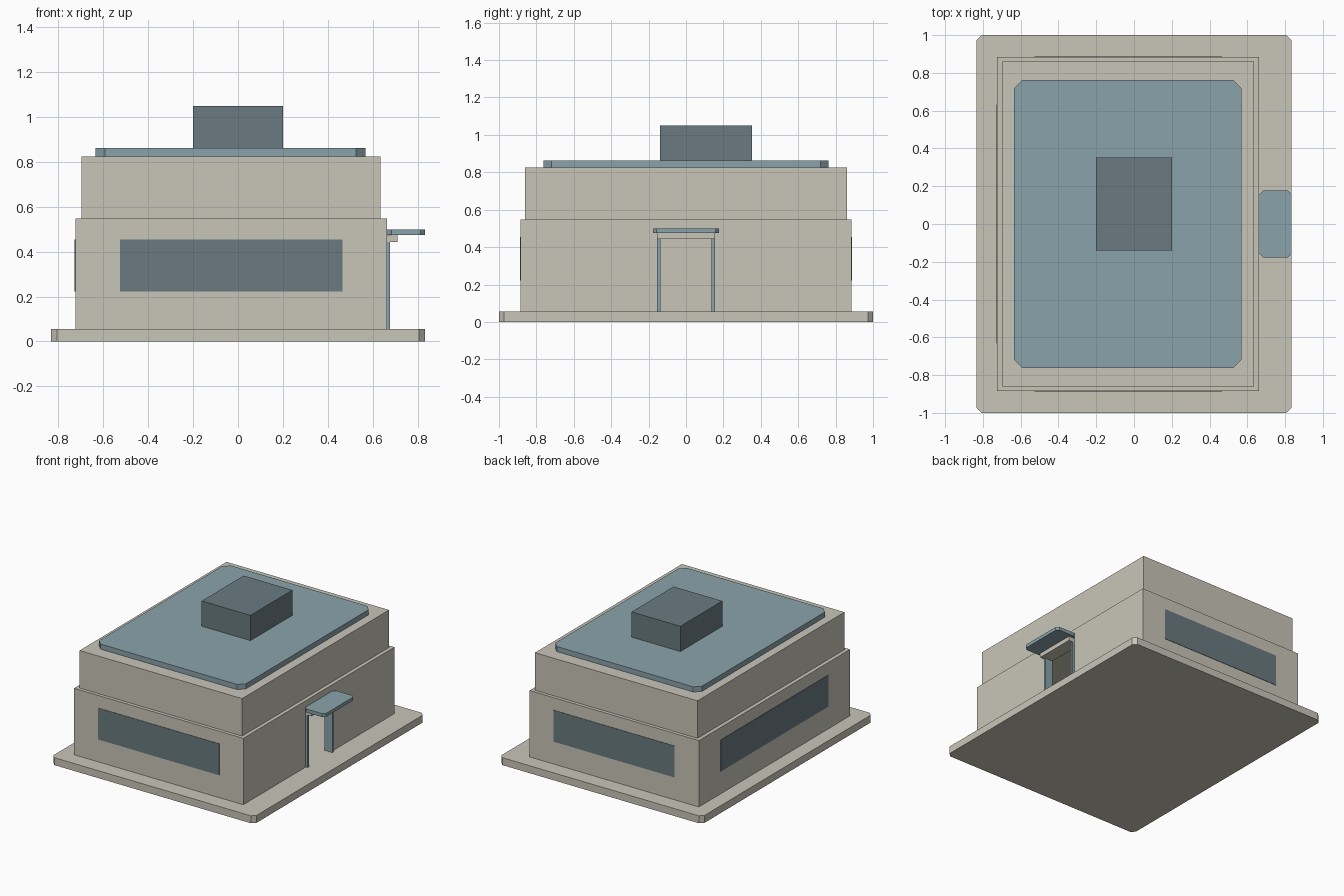
import bpy
import bmesh

cube = bpy.data.objects.get("Cube")
if cube:
    bpy.data.objects.remove(cube, do_unlink=True)


def make_material(name, colour):
    mat = bpy.data.materials.new(name)
    mat.use_nodes = True
    mat.diffuse_color = (*colour, 1)
    bsdf = next(n for n in mat.node_tree.nodes if n.type == 'BSDF_PRINCIPLED')
    bsdf.inputs["Base Color"].default_value = (*colour, 1)
    return mat


stone = make_material("warm_stone", (0.584, 0.558, 0.485))
blue = make_material("muted_blue", (0.254, 0.366, 0.407))
slate = make_material("dark_slate", (0.144, 0.195, 0.216))


def box(name, xs, ys, zs, mat, chamfer=0):
    """Box from min/max ranges, optionally with chamfered upright edges."""
    bm = bmesh.new()
    bmesh.ops.create_cube(bm, size=1)
    for v in bm.verts:
        v.co = [r[0] if c < 0 else r[1] for c, r in zip(v.co, (xs, ys, zs))]
    if chamfer:
        upright = [e for e in bm.edges
                   if abs(e.verts[0].co.z - e.verts[1].co.z) > 1e-4]
        bmesh.ops.bevel(bm, geom=upright, offset=chamfer, segments=1,
                        affect='EDGES')
    bmesh.ops.recalc_face_normals(bm, faces=bm.faces)
    mesh = bpy.data.meshes.new(name)
    bm.to_mesh(mesh)
    bm.free()
    mesh.materials.append(mat)
    obj = bpy.data.objects.new(name, mesh)
    bpy.context.collection.objects.link(obj)
    return obj


def cut(target, cutter):
    """Subtract a cutter from the target, then discard the cutter."""
    mod = target.modifiers.new("cut", 'BOOLEAN')
    mod.operation = 'DIFFERENCE'
    mod.solver = 'EXACT'
    mod.object = cutter
    bpy.context.view_layer.objects.active = target
    bpy.ops.object.modifier_apply(modifier=mod.name)
    bpy.data.objects.remove(cutter, do_unlink=True)


# Main dimensions
ground = 0.055
left_x, right_x, half_y = -0.725, 0.663, 0.885
storey_top = 0.547
wall = 0.05

# Plinth
box("plinth", (-0.833, 0.833), (-1, 1), (0, ground), stone, 0.027)

# Hollow lower storey with a doorway
lower = box("lower_storey", (left_x, right_x), (-half_y, half_y),
            (ground, storey_top), stone)
cut(lower, box("room_cutter", (left_x + wall, right_x - wall),
               (-half_y + wall, half_y - wall), (0, 1), stone))
cut(lower, box("door_cutter", (right_x - 2 * wall, 1), (-0.152, 0.152),
               (0, 0.475), stone))

# Upper storey, roof slab and rooftop unit
box("upper_storey", (-0.697, 0.636), (-0.86, 0.86), (storey_top, 0.825), stone)
box("roof_slab", (-0.635, 0.568), (-0.762, 0.762), (0.825, 0.863), blue, 0.042)
box("rooftop_unit", (-0.2, 0.2), (-0.14, 0.352), (0.863, 1.05), slate)

# Window plates on the front, back and far side
proud = 0.003
sill = (0.222, 0.455)
for name, side in (("front_window", -1), ("back_window", 1)):
    ys = sorted((side * half_y, side * (half_y + proud)))
    box(name, (-0.526, 0.466), ys, sill, slate)
box("side_window", (left_x - proud, left_x), (-0.632, 0.632), sill, slate)

# Door frame and canopy
for name, side in (("door_post_front", -1), ("door_post_back", 1)):
    ys = sorted((side * 0.137, side * 0.154))
    box(name, (right_x - wall, 0.677), ys, (ground, 0.443), blue)
box("door_lintel", (right_x - wall, 0.71), (-0.154, 0.154), (0.443, 0.475), stone)
box("door_canopy", (right_x, 0.833), (-0.177, 0.177), (0.475, 0.5), blue, 0.02)
